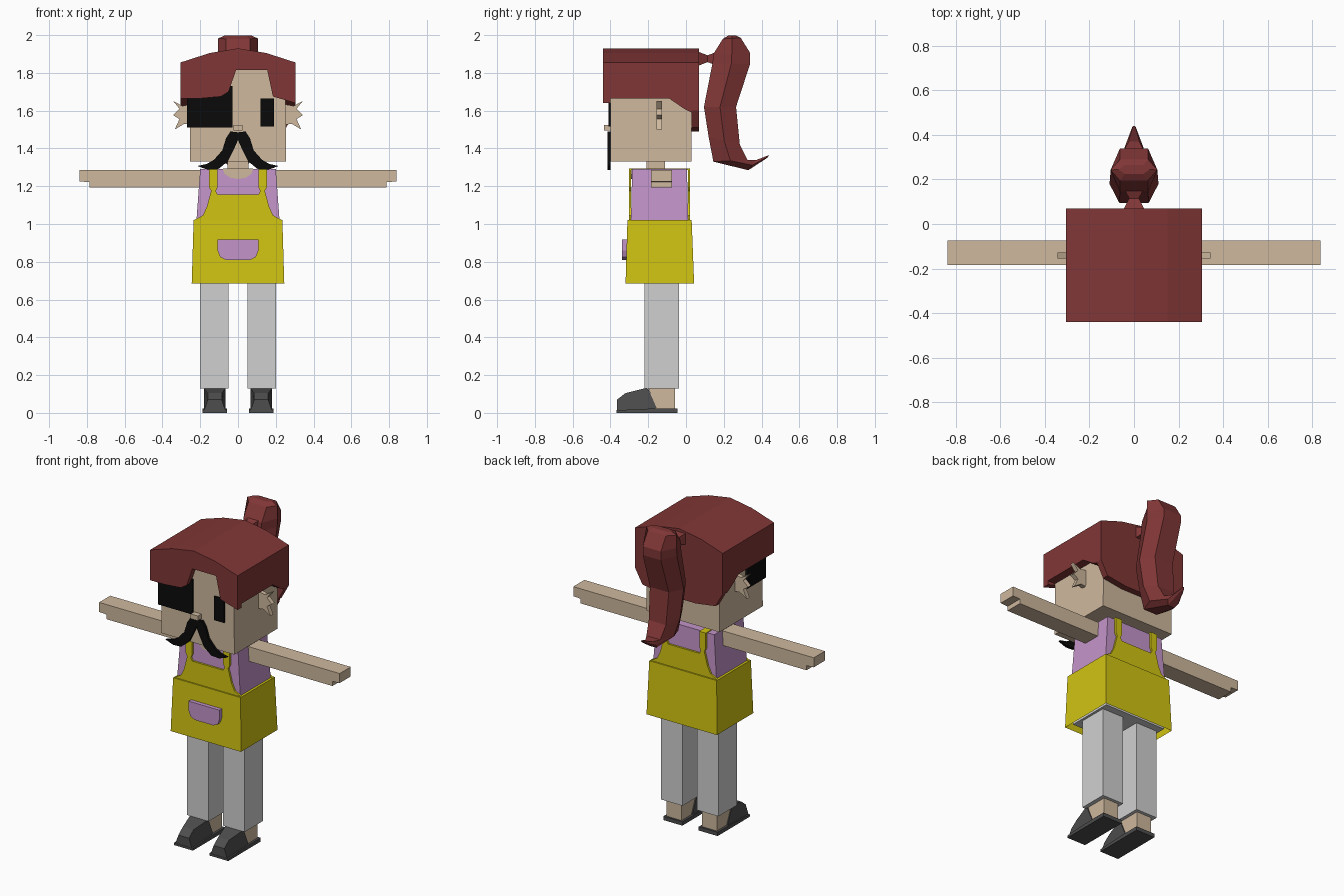
import bpy, bmesh
from mathutils import Vector

cube = bpy.data.objects.get("Cube")
if cube:
    bpy.data.objects.remove(cube, do_unlink=True)


def material(name, r, g, b):
    m = bpy.data.materials.new(name)
    m.use_nodes = True
    m.diffuse_color = (r, g, b, 1)
    node = next(n for n in m.node_tree.nodes if n.type == "BSDF_PRINCIPLED")
    node.inputs["Base Color"].default_value = (r, g, b, 1)
    node.inputs["Roughness"].default_value = 0.9
    return m


SKIN = material("skin", .62, .48, .34)
HAIR = material("dark red hair", .22, .037, .037)
BLACK = material("black", .003, .003, .003)
LILAC = material("lilac shirt", .55, .30, .59)
YELLOW = material("yellow overalls", .64, .55, .006)
GREY = material("light grey trousers", .63, .63, .63)
SHOE = material("dark grey shoe", .077, .075, .075)


def loft(name, rings, mat, caps=(True, True)):
    """Skin a list of equal-length rings of points."""
    bm = bmesh.new()
    loops = [[bm.verts.new(p) for p in ring] for ring in rings]
    n = len(loops[0])
    for a, b in zip(loops, loops[1:]):
        for i in range(n):
            j = (i + 1) % n
            bm.faces.new((a[i], a[j], b[j], b[i]))
    for loop, cap in zip((loops[0], loops[-1]), caps):
        if cap:
            bm.faces.new(loop)
    bmesh.ops.recalc_face_normals(bm, faces=bm.faces)
    me = bpy.data.meshes.new(name)
    bm.to_mesh(me)
    bm.free()
    me.materials.append(mat)
    ob = bpy.data.objects.new(name, me)
    bpy.context.collection.objects.link(ob)
    return ob


def plate(name, outline, y0, y1, mat):
    """Extrude an (x, z) outline along y."""
    return loft(name, [[(x, y, z) for x, z in outline] for y in (y0, y1)], mat)


def slab(name, outline, x0, x1, mat):
    """Extrude a (y, z) outline along x."""
    return loft(name, [[(x, y, z) for y, z in outline] for x in (x0, x1)], mat)


def rect(x0, x1, y0, y1, z):
    return [(x0, y0, z), (x1, y0, z), (x1, y1, z), (x0, y1, z)]


def box(name, x, y, z, mat):
    return loft(name, [rect(*x, *y, h) for h in z], mat)


def mirrored(half):
    """Complete a right-hand outline with its mirror image."""
    return half + [(-x, z) for x, z in reversed(half) if x > 0]


# Head, neck, nose
loft("head", [rect(-.255, .255, -.40, .03, 1.33), rect(-.25, .25, -.40, .03, 1.82)], SKIN)
box("neck", (-.055, .055), (-.21, -.11), (1.26, 1.34), SKIN)
box("nose", (-.025, .025), (-.435, -.39), (1.495, 1.525), SKIN)

# Eye and eye patch wrapping the corner of the head
plate("left_eye", [(.12, 1.515), (.19, 1.515), (.19, 1.665), (.12, 1.665)], -.409, -.40, BLACK)
box("eye_patch", (-.27, -.03), (-.41, -.23), (1.51, 1.73), BLACK)

# Moustache
half = [(0, 1.445), (.02, 1.40), (.053, 1.333), (.105, 1.29), (.16, 1.287), (.215, 1.307),
        (.165, 1.318), (.127, 1.34), (.083, 1.39), (.063, 1.455), (.04, 1.49), (0, 1.485)]
for side, s in (("left", 1), ("right", -1)):
    plate(side + "_moustache", [(s * x, z) for x, z in half], -.416, -.40, BLACK)

# Hair cap: roof, fringe, back and side flaps
crown = [(.305, 1.855), (.15, 1.905), (0, 1.93), (-.15, 1.905), (-.305, 1.855)]
plate("hair_roof", [(.305, 1.80)] + crown + [(-.305, 1.80)], -.40, .03, HAIR)
plate("hair_fringe", crown + [(-.305, 1.665), (-.20, 1.665), (-.09, 1.675), (-.05, 1.70),
      (-.01, 1.815), (.155, 1.815), (.185, 1.675), (.305, 1.64)], -.44, -.40, HAIR)
plate("hair_back", crown + [(-.305, 1.60), (-.255, 1.51), (-.12, 1.49), (.12, 1.49),
      (.255, 1.51), (.305, 1.60)], .03, .07, HAIR)
flap = [(-.40, 1.80), (-.40, 1.665), (-.09, 1.665), (-.01, 1.61), (.03, 1.59), (.03, 1.80)]
for side, s in (("left", 1), ("right", -1)):
    slab(side + "_hair_flap", flap, s * .25, s * .305, HAIR)


def hex_ring(front, back, w):
    """Six-sided section between a front and a back (y, z) point."""
    f, b = Vector((0, *front)), Vector((0, *back))
    m, out = (f + b) / 2, Vector((w, 0, 0))
    return [f + out * .6, m + out, b + out * .6, b - out * .6, m - out, f - out * .6]


# Ponytail and its tie
loft("ponytail", [hex_ring(*s) for s in (
    ((.225, 1.998), (.265, 1.998), .07), ((.195, 1.98), (.29, 1.985), .105),
    ((.145, 1.90), (.34, 1.905), .105), ((.14, 1.85), (.34, 1.85), .105),
    ((.095, 1.62), (.265, 1.62), .11), ((.12, 1.46), (.285, 1.42), .10),
    ((.145, 1.33), (.325, 1.34), .08), ((.33, 1.285), (.37, 1.338), .04),
    ((.43, 1.35), (.44, 1.365), .008))], HAIR)
loft("ponytail_tie", [[(-w, y, z - h), (w, y, z - h), (w, y, z + h), (-w, y, z + h)]
     for y, w, z, h in ((.07, .045, 1.875, .035), (.115, .022, 1.875, .018),
                        (.16, .045, 1.875, .035))], HAIR)

# Ears and arms
ear = [(.24, 1.635), (.295, 1.625), (.344, 1.652), (.31, 1.61), (.344, 1.577),
       (.31, 1.555), (.335, 1.50), (.285, 1.53), (.24, 1.525)]
arm = [(.18, 1.285), (.838, 1.285), (.838, 1.225), (.787, 1.222), (.787, 1.193), (.18, 1.193)]
for side, s in (("left", 1), ("right", -1)):
    plate(side + "_ear", [(s * x, z) for x, z in ear], -.155, -.127, SKIN)
    plate(side + "_arm", [(s * x, z) for x, z in arm], -.185, -.075, SKIN)

# Shirt with a round neckline
loft("shirt", [rect(-.225, .225, -.293, .013, .95), rect(-.20, .20, -.285, .005, 1.29)], LILAC)
plate("neckline", mirrored([(0, 1.238), (.04, 1.245), (.07, 1.265), (.082, 1.291)]),
      -.291, -.283, SKIN)
box("collar_opening", (-.08, .08), (-.285, -.10), (1.287, 1.293), SKIN)

# Overalls: open skirt, bibs, straps over the shoulders, pocket
loft("skirt", [rect(-.245, .245, -.32, .043, .685), rect(-.235, .235, -.31, .03, 1.02)],
     YELLOW, caps=(False, True))
bib = mirrored([(0, 1.01), (.235, 1.01), (.235, 1.02), (.187, 1.045), (.165, 1.09),
                (.148, 1.155), (.142, 1.175), (.153, 1.195), (.153, 1.292),
                (.108, 1.292), (.108, 1.195), (.118, 1.175), (.108, 1.155), (0, 1.155)])
plate("front_bib", bib, -.302, -.29, YELLOW)
plate("back_bib", bib, .01, .022, YELLOW)
for side, s in (("left", 1), ("right", -1)):
    box(side + "_strap", sorted((s * .108, s * .153)), (-.302, .022), (1.286, 1.294), YELLOW)
plate("pocket", mirrored([(0, .81), (.065, .81), (.095, .825), (.108, .86), (.108, .917),
                          (0, .917)]), -.338, -.30, LILAC)

# Trousers
box("trouser_seat", (-.215, .215), (-.285, .01), (.70, .95), GREY)
for side, s in (("left", 1), ("right", -1)):
    box(side + "_leg", sorted((s * .05, s * .20)), (-.22, -.037), (.13, .72), GREY)

# Feet: ankle, shoe tapering to the toe, sole
ankle = [(-.20, .135), (-.057, .135), (-.057, .02), (-.16, .02)]
shoe = [(-.365, .01), (-.365, .07), (-.32, .105), (-.22, .13), (-.20, .127), (-.155, .025)]
sole = [(-.367, 0), (-.367, .014), (-.16, .024), (-.045, .024), (-.045, 0)]
for side, s in (("left", 1), ("right", -1)):
    c = s * .123
    slab(side + "_ankle", ankle, c - .052, c + .052, SKIN)
    loft(side + "_shoe", [[(c + d * (.037 if y < -.3 and z > .05 else .058), y, z)
                           for y, z in shoe] for d in (-1, 1)], SHOE)
    slab(side + "_sole", sole, c - .066, c + .066, SHOE)
